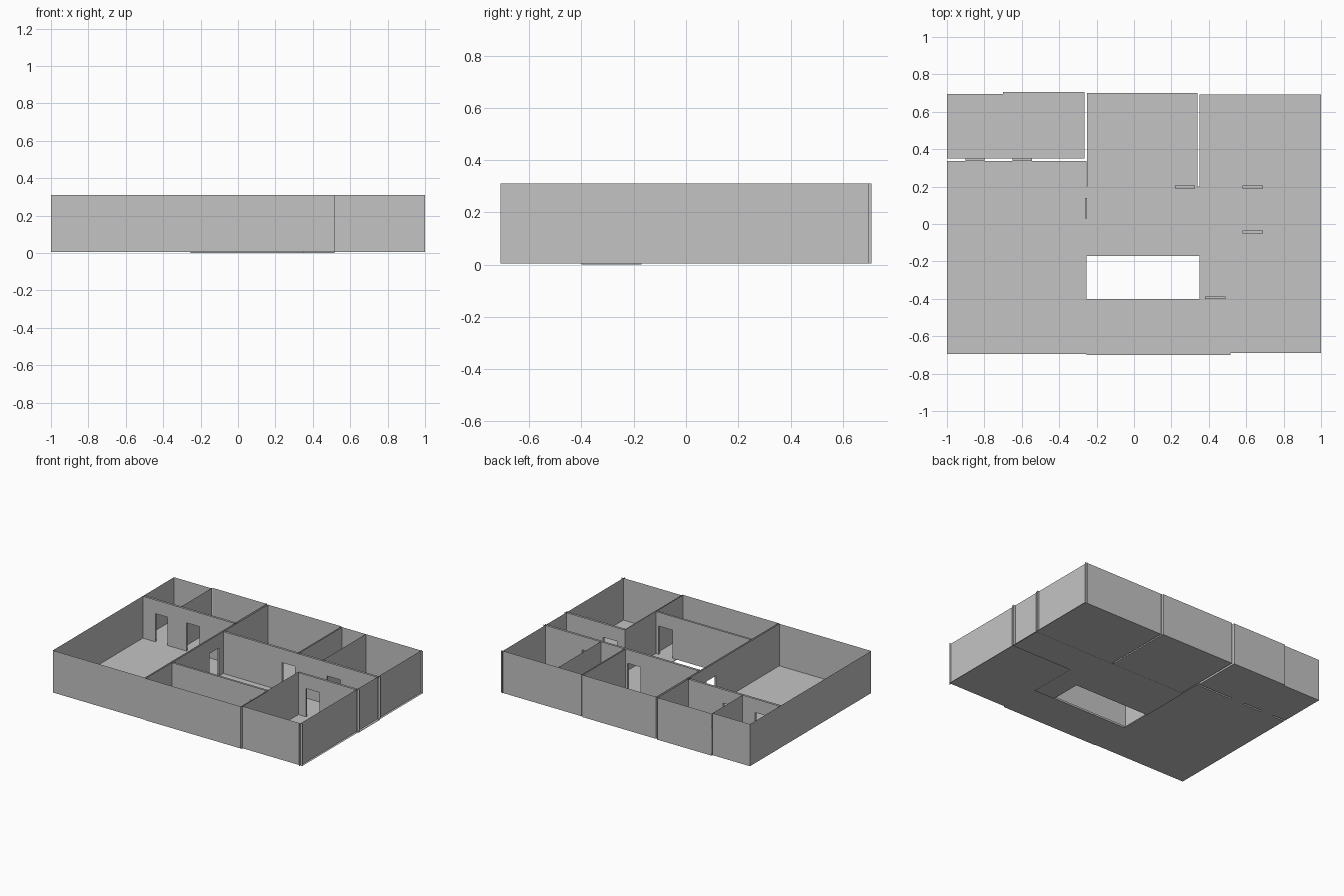
import bpy, bmesh

cube = bpy.data.objects.get("Cube")
if cube:
    bpy.data.objects.remove(cube, do_unlink=True)

FLOOR, TOP, DOOR = 0.005, 0.31, 0.21

grey = bpy.data.materials.new("plaster_grey")
grey.use_nodes = True
grey.diffuse_color = (0.55, 0.55, 0.55, 1)
grey.node_tree.nodes["Principled BSDF"].inputs["Base Color"].default_value = grey.diffuse_color


def build(name, quads):
    bm = bmesh.new()
    for quad in quads:
        bm.faces.new([bm.verts.new(p) for p in quad])
    bmesh.ops.remove_doubles(bm, verts=bm.verts, dist=0.0001)
    mesh = bpy.data.meshes.new(name)
    bm.to_mesh(mesh)
    bm.free()
    mesh.materials.append(grey)
    obj = bpy.data.objects.new(name, mesh)
    bpy.context.collection.objects.link(obj)


def flat(x0, x1, y0, y1, z):
    return [(x0, y0, z), (x1, y0, z), (x1, y1, z), (x0, y1, z)]


def place(axis, along, across, z):
    return (along, across, z) if axis == "x" else (across, along, z)


def sheet(axis, a, b, at, z0, z1):
    return [place(axis, *p) for p in
            ((a, at, z0), (b, at, z0), (b, at, z1), (a, at, z1))]


def wall(name, axis, a, b, at, doors=()):
    """Thin wall running along an axis, with door openings left out."""
    quads, start = [], a
    for d0, d1 in doors:
        quads.append(sheet(axis, start, d0, at, FLOOR, TOP))
        quads.append(sheet(axis, d0, d1, at, DOOR, TOP))
        start = d1
    quads.append(sheet(axis, start, b, at, FLOOR, TOP))
    build(name, quads)


def double_wall(name, axis, a, b, near, far, doors=()):
    """Two wall sheets joined by the lining of each doorway."""
    wall(name + "_near_side", axis, a, b, near, doors)
    wall(name + "_far_side", axis, a, b, far, doors)
    for d0, d1 in doors:
        lining = []
        for (s, z), (t, w) in (((d0, FLOOR), (d0, DOOR)), ((d0, DOOR), (d1, DOOR)),
                               ((d1, DOOR), (d1, FLOOR)), ((d1, FLOOR), (d0, FLOOR))):
            lining.append([place(axis, s, near, z), place(axis, t, near, w),
                           place(axis, t, far, w), place(axis, s, far, z)])
        build(name + "_door_lining", lining)


# Room floors
floors = {
    "large_room": (-1, -0.255, -0.695, 0.337),
    "small_back_room": (-1, -0.7, 0.35, 0.695),
    "back_left_room": (-0.7, -0.265, 0.35, 0.705),
    "back_middle_room": (-0.25, 0.34, 0.2, 0.7),
    "closet": (0.35, 0.54, 0.2, 0.693),
    "back_corner_room": (0.54, 1, 0.2, 0.693),
    "front_middle_room": (-0.255, 0.515, -0.7, -0.4),
    "front_corner_room": (0.515, 1, -0.69, -0.04),
}
for name, (x0, x1, y0, y1) in floors.items():
    build(name + "_floor", [flat(x0, x1, y0, y1, FLOOR)])

# Hall floor around the stair opening, with its thin slab edge
hall = [flat(-0.255, 0.35, -0.17, 0.2, z) for z in (0, FLOOR)]
hall += [flat(0.35, 0.515, -0.4, 0.2, z) for z in (0, FLOOR)]
hall += [flat(0.515, 1, -0.04, 0.2, z) for z in (0, FLOOR)]
hall += [sheet("x", -0.255, 0.35, -0.17, 0, FLOOR),
         sheet("y", -0.4, -0.17, 0.35, 0, FLOOR),
         sheet("x", 0.35, 0.515, -0.4, 0, FLOOR)]
build("hall_floor", hall)

# Outer walls
wall("left_outer_wall", "y", -0.695, 0.695, -1)
wall("right_outer_wall", "y", -0.71, 0.7, 0.985)
wall("front_wall_large_room", "x", -1, -0.255, -0.695)
wall("front_wall_middle_room", "x", -0.255, 0.515, -0.7)
wall("front_wall_corner_room", "x", 0.515, 1, -0.69)
wall("back_wall_small_room", "x", -1, -0.7, 0.695)
wall("back_wall_left_room", "x", -0.7, -0.265, 0.705)
wall("back_wall_middle_room", "x", -0.25, 0.34, 0.7)
wall("back_wall_right_rooms", "x", 0.34, 1, 0.693)

# Partitions along x
double_wall("large_room_partition", "x", -1, -0.255, 0.337, 0.352,
            [(-0.9, -0.8), (-0.65, -0.545)])
double_wall("back_rooms_partition", "x", -0.25, 1, 0.19, 0.205,
            [(0.22, 0.325), (0.58, 0.69)])
double_wall("front_corner_partition", "x", 0.515, 1, -0.05, -0.035, [(0.58, 0.69)])
double_wall("front_middle_partition", "x", -0.25, 0.515, -0.4, -0.387, [(0.38, 0.49)])

# Partitions along y
double_wall("hall_side_partition", "y", -0.7, 0.34, -0.262, -0.25, [(0.03, 0.14)])
wall("back_left_side_wall", "y", 0.34, 0.71, -0.265)
wall("back_middle_side_wall", "y", 0.34, 0.7, -0.25)
double_wall("closet_left_partition", "y", 0.2, 0.695, 0.34, 0.35)
wall("closet_right_partition", "y", 0.2, 0.693, 0.54)
wall("small_room_partition", "y", 0.35, 0.7, -0.7)
double_wall("front_corner_side_partition", "y", -0.705, -0.04, 0.513, 0.52)
wall("hall_corner_end", "y", -0.4, -0.035, 0.515)
